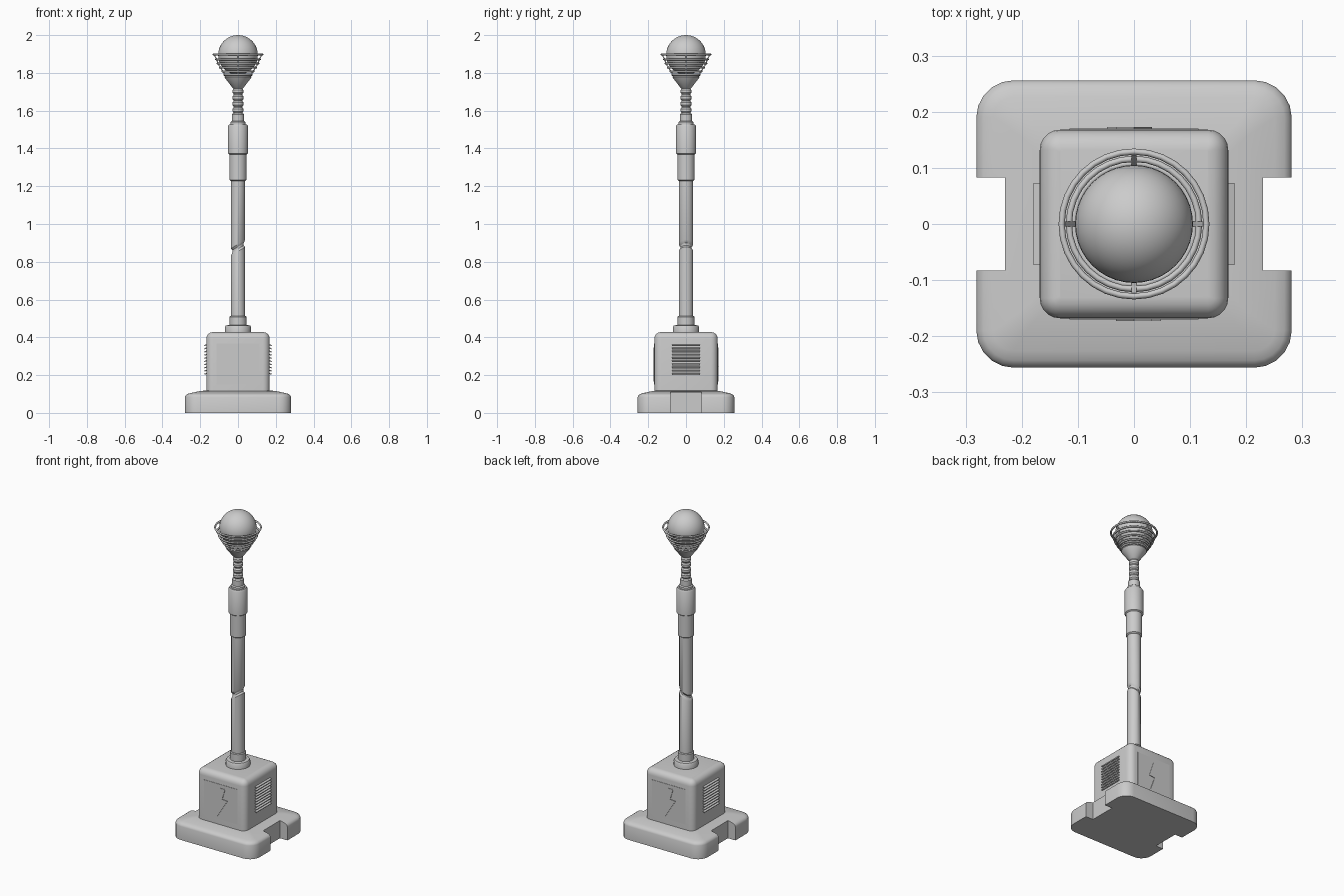
import bpy, bmesh, math
from mathutils import Matrix, Vector

if "Cube" in bpy.data.objects:
    bpy.data.objects.remove(bpy.data.objects["Cube"])


def finish(bm, name, smooth=True):
    bmesh.ops.recalc_face_normals(bm, faces=bm.faces)
    me = bpy.data.meshes.new(name)
    bm.to_mesh(me)
    bm.free()
    ob = bpy.data.objects.new(name, me)
    bpy.context.collection.objects.link(ob)
    bpy.ops.object.select_all(action='DESELECT')
    ob.select_set(True)
    bpy.context.view_layer.objects.active = ob
    if smooth:
        bpy.ops.object.shade_smooth_by_angle(angle=math.radians(35))
    return ob


def loft(name, loops):
    """Skin a stack of equal-length loops and cap both ends."""
    bm = bmesh.new()
    rows = [[bm.verts.new(p) for p in loop] for loop in loops]
    n = len(rows[0])
    for a, b in zip(rows, rows[1:]):
        for i in range(n):
            bm.faces.new((a[i], a[(i + 1) % n], b[(i + 1) % n], b[i]))
    bm.faces.new(rows[0][::-1])
    bm.faces.new(rows[-1])
    return finish(bm, name)


def circle(r, z, n=32, slope=0.0):
    ang = [2 * math.pi * i / n for i in range(n)]
    return [(r * math.cos(a), r * math.sin(a), z + slope * r * math.cos(a)) for a in ang]


def lathe(name, profile, n=32):
    return loft(name, [circle(r, z, n) for r, z in profile])


def rounded_rect(hx, hy, rad, z, seg=5):
    pts = []
    for k, (sx, sy) in enumerate(((1, 1), (-1, 1), (-1, -1), (1, -1))):
        for i in range(seg + 1):
            a = math.pi / 2 * (k + i / seg)
            pts.append((sx * (hx - rad) + rad * math.cos(a),
                        sy * (hy - rad) + rad * math.sin(a), z))
    return pts


def box(bm, size, loc, rot=Matrix()):
    m = Matrix.Translation(loc) @ rot @ Matrix.Diagonal((*size, 1))
    bmesh.ops.create_cube(bm, size=1, matrix=m)


def prism(name, outline, y0, y1, turn):
    """Extrude an x-z outline along y, optionally turned to the back."""
    bm = bmesh.new()
    face = bm.faces.new([bm.verts.new((x, y0, z)) for x, z in outline])
    ext = bmesh.ops.extrude_face_region(bm, geom=[face])['geom']
    bmesh.ops.translate(bm, vec=(0, y1 - y0, 0),
                        verts=[v for v in ext if isinstance(v, bmesh.types.BMVert)])
    bm.transform(Matrix.Rotation(turn, 4, 'Z'))
    return finish(bm, name, False)


# Foot slab with a crowned top and a slot in each side
base = loft('base', [rounded_rect(.281 - i, .256 - i, max(.066 - i, .02), z)
                     for i, z in ((0, 0), (0, .084), (.004, .093), (.013, .1),
                                  (.03, .105), (.08, .116), (.13, .12))])
bm = bmesh.new()
for s in (-1, 1):
    box(bm, (.2, .165, .5), (s * .33, 0, .1))
cutter = finish(bm, 'slot_cutter', False)
cutter.hide_render = True
mod = base.modifiers.new('slots', 'BOOLEAN')
mod.object = cutter
mod.solver = 'EXACT'
bpy.context.view_layer.objects.active = base
bpy.ops.object.modifier_apply(modifier='slots')
bpy.data.objects.remove(cutter)

# Housing with rounded top and corners
R = .036
steps = [math.pi / 2 * i / 5 for i in range(6)]
loft('housing', [rounded_rect(.168, .168, R, .1)] +
     [rounded_rect(.168 - R * (1 - math.cos(a)), .168 - R * (1 - math.cos(a)),
                   max(R * math.cos(a), .003), .428 - R + R * math.sin(a)) for a in steps])

# Front and back panels with a raised warning bolt
panel = [(-.115, .15), (.115, .15), (.115, .367), (-.115, .367)]
bolt = [(0, .345), (.032, .345), (.012, .28), (.048, .277),
        (-.022, .165), (.006, .243), (-.032, .248)]
for side, turn in (('front', 0), ('back', math.pi)):
    prism(side + '_panel', panel, -.16, -.170, turn)
    prism(side + '_bolt', bolt, -.16, -.173, turn)

# Louvre slats on both sides
for side, s in (('right', 1), ('left', -1)):
    bm = bmesh.new()
    for i in range(10):
        box(bm, (.02, .146, .006), (s * .169, 0, .208 + i * .0168),
            Matrix.Rotation(s * math.radians(20), 4, 'Y'))
    finish(bm, side + '_vent', False)

# Collars at the foot of the pole
lathe('pole_collar', [(.069, .42), (.069, .455), (.064, .463), (.045, .465),
                      (.045, .508), (.041, .513), (.03, .513)])

# Pole, split by a slanted groove
G = .62
loft('pole_lower', [circle(.038, .48), circle(.038, .855, slope=G),
                    circle(.030, .868, slope=G)])
loft('pole_core', [circle(.030, .84, slope=G), circle(.030, .9, slope=G)])
loft('pole_upper', [circle(.030, .880, slope=G), circle(.038, .893, slope=G),
                    circle(.038, 1.24)])

# Stepped grip sleeves
lathe('lower_sleeve', [(.038, 1.228), (.046, 1.234), (.046, 1.38)])
lathe('upper_sleeve', [(.046, 1.368), (.053, 1.373), (.053, 1.518), (.047, 1.528),
                       (.040, 1.528), (.040, 1.54), (.033, 1.545), (.033, 1.58), (.026, 1.585)])

# Ribbed neck flaring into the lamp cup
neck = [(.026, 1.58)]
for i in range(4):
    z = 1.588 + i * .033
    neck += [(.023, z), (.029, z + .008), (.029, z + .022), (.023, z + .03)]
neck += [(.030, 1.722), (.068, 1.772), (.071, 1.778), (.068, 1.785), (.05, 1.79)]
lathe('neck_and_cup', neck)

# Glowing globe
bm = bmesh.new()
bmesh.ops.create_uvsphere(bm, u_segments=40, v_segments=24, radius=.105,
                          matrix=Matrix.Translation((0, 0, 1.895)))
finish(bm, 'globe')

# Cage: stacked rings plus four ribs
rings = [(.129, 1.897), (.116, 1.872), (.108, 1.849), (.096, 1.828), (.083, 1.808), (.072, 1.79)]
for i, (r, z) in enumerate(rings):
    bpy.ops.mesh.primitive_torus_add(major_segments=32, minor_segments=8, major_radius=r,
                                     minor_radius=.0055, location=(0, 0, z))
    bpy.context.object.name = f'cage_ring_{i + 1}'
    bpy.ops.object.shade_smooth_by_angle(angle=math.radians(50))
path = [(.060, 1.775)] + [(r - .003, z) for r, z in reversed(rings)]
bm = bmesh.new()
for k in range(4):
    spin = Matrix.Rotation(k * math.pi / 2, 4, 'Z')
    for (r0, z0), (r1, z1) in zip(path, path[1:]):
        d = Vector((r1 - r0, 0, z1 - z0))
        mid = Vector(((r0 + r1) / 2, 0, (z0 + z1) / 2))
        tilt = Matrix.Rotation(math.atan2(d.x, d.z), 4, 'Y')
        box(bm, (.006, .009, d.length), spin @ mid, spin @ tilt)
finish(bm, 'cage_ribs', False)
